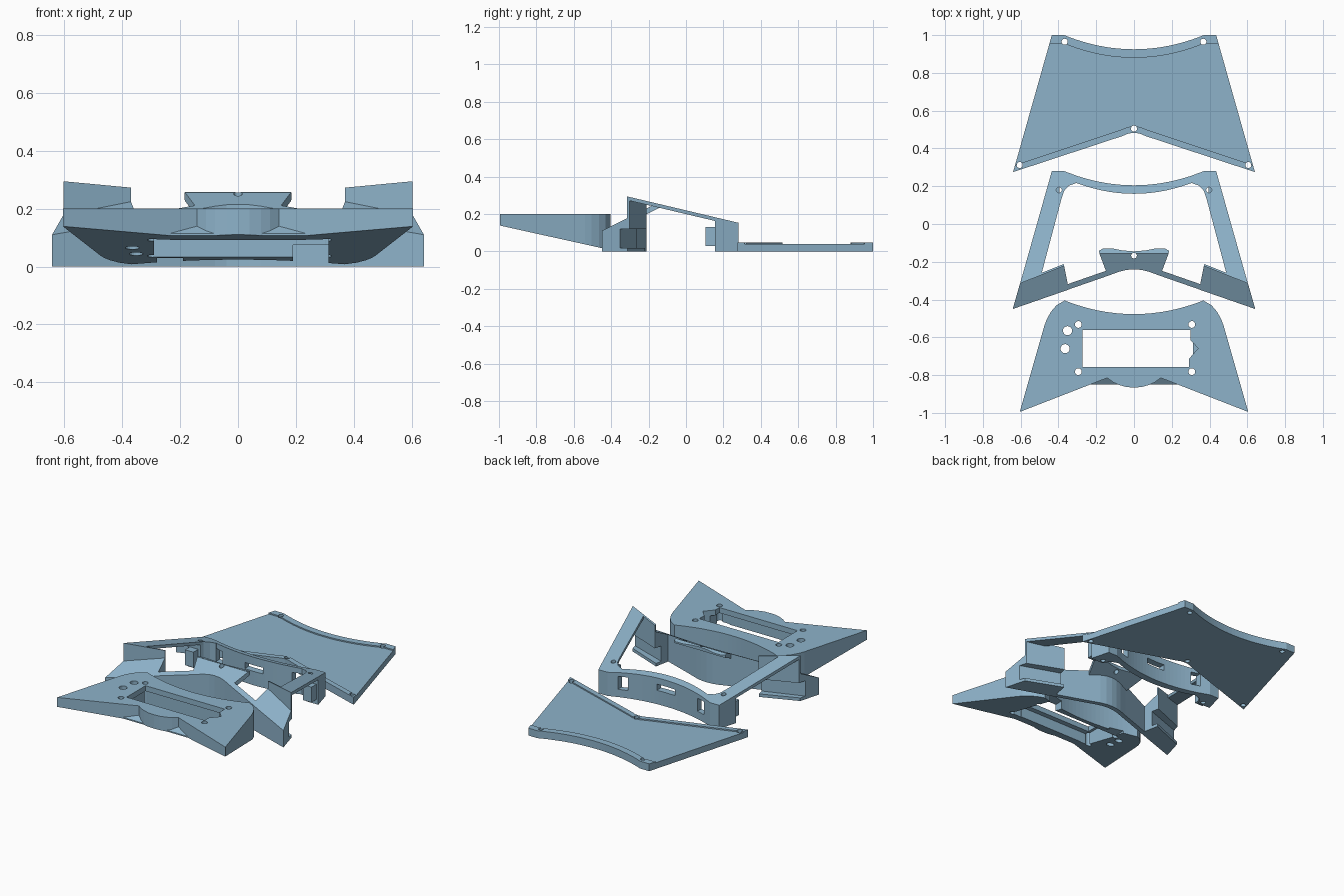
import bpy, bmesh, math

if "Cube" in bpy.data.objects:
    bpy.data.objects.remove(bpy.data.objects["Cube"])

mat = bpy.data.materials.new("steel_blue")
mat.diffuse_color = (0.27, 0.45, 0.59, 1)
mat.use_nodes = True
mat.node_tree.nodes["Principled BSDF"].inputs["Base Color"].default_value = mat.diffuse_color


def prism(name, poly, z0, z1):
    """Vertical prism; z0 / z1 are heights or functions of y."""
    f0 = z0 if callable(z0) else (lambda y: z0)
    f1 = z1 if callable(z1) else (lambda y: z1)
    bm = bmesh.new()
    lo = [bm.verts.new((x, y, f0(y))) for x, y in poly]
    hi = [bm.verts.new((x, y, f1(y))) for x, y in poly]
    n = len(poly)
    bm.faces.new(lo[::-1])
    bm.faces.new(hi)
    for i in range(n):
        j = (i + 1) % n
        bm.faces.new((lo[i], lo[j], hi[j], hi[i]))
    bmesh.ops.recalc_face_normals(bm, faces=bm.faces)
    me = bpy.data.meshes.new(name)
    bm.to_mesh(me)
    bm.free()
    me.materials.append(mat)
    ob = bpy.data.objects.new(name, me)
    bpy.context.collection.objects.link(ob)
    return ob


def box(x0, x1, y0, y1):
    return [(x0, y0), (x1, y0), (x1, y1), (x0, y1)]


def circle(x, y, r, n=20):
    return [(x + r * math.cos(2 * math.pi * i / n), y + r * math.sin(2 * math.pi * i / n)) for i in range(n)]


def cut(ob, poly, z0=-1, z1=1):
    c = prism("cutter", poly, z0, z1)
    c.hide_render = True
    m = ob.modifiers.new("cut", 'BOOLEAN')
    m.operation, m.solver, m.object = 'DIFFERENCE', 'EXACT', c
    bpy.context.view_layer.update()
    me = bpy.data.meshes.new_from_object(ob.evaluated_get(bpy.context.evaluated_depsgraph_get()))
    ob.modifiers.clear()
    ob.data = me
    bpy.data.objects.remove(c)


def flip(poly, s):
    return [(x * s, y) for x, y in poly]


def sym(half):
    """Mirror a right-hand outline running from the front middle to the back middle."""
    return half + [(-x, y) for x, y in half[::-1] if abs(x) > 1e-6]


def arc(y0, dy, w, n=12, x0=None):
    """Shallow curve from x=w (or x0) to the middle."""
    x0 = x0 or w
    return [(x0 * (1 - i / n), y0 + dy * (x0 * (1 - i / n) / w) ** 2) for i in range(n + 1)]


# ---- Rear plate with two raised strips
rear_arc = arc(0.925, 0.075, 0.37)
vee = [(0, 0.483), (0.03, 0.479), (0.06, 0.466), (0.64, 0.275)]
plate = prism("rear_plate", sym(vee + [(0.435, 1.0)] + rear_arc), 0, 0.04)
back_strip = prism("rear_plate_back_strip", sym(
    [(x, y - 0.045) for x, y in rear_arc[::-1]] + [(0.448, 0.955), (0.435, 1.0)] + rear_arc), 0.02, 0.048)
front_strip = prism("rear_plate_front_strip", sym(
    vee + [(0.63, 0.312), (0.06, 0.502), (0.03, 0.514), (0, 0.518)]), 0.02, 0.048)
for s in (1, -1):
    for ob, spots in ((plate, ((0.367, 0.965), (0.605, 0.312))),
                      (back_strip, ((0.367, 0.965),)), (front_strip, ((0.605, 0.312),))):
        for x, y in spots:
            cut(ob, circle(s * x, y, 0.016))
for ob in (plate, front_strip):
    cut(ob, circle(0, 0.505, 0.016))


# ---- Middle frame: two sloping planes set its heights
def arm_top(y):
    return 0.156 + 0.237 * (0.27 - y)


def arm_low(y):
    return arm_top(y) - 0.02


def slope(y):
    return 0.11 + 0.5 * (y + 0.45)


def slope_low(y):
    return slope(y) - 0.03


for s, side in ((1, "right"), (-1, "left")):
    arm = prism("arm_" + side, flip(
        [(0.603, -0.315), (0.435, 0.28), (0.37, 0.28), (0.31, 0.258), (0.31, 0.215),
         (0.345, 0.203), (0.37, 0.175), (0.385, 0.13), (0.49, -0.265)], s), arm_low, arm_top)
    corner = prism("rear_corner_" + side, flip(
        [(0.435, 0.28), (0.37, 0.28), (0.31, 0.258), (0.31, 0.215), (0.345, 0.203),
         (0.37, 0.175), (0.378, 0.155), (0.469, 0.155)], s), 0, arm_low)
    for ob in (arm, corner):
        cut(ob, circle(s * 0.397, 0.18, 0.015))
    prism("rear_tab_" + side, flip(box(0.395, 0.455, 0.105, 0.2), s), 0.03, 0.13)
    # wing block with a pocket open to the rear
    wing = prism("wing_" + side, flip(
        [(0.642, -0.45), (0.345, -0.347), (0.37, -0.22), (0.603, -0.313)], s), 0, slope)
    cut(wing, flip([(0.75, -0.40), (0.3, -0.24), (0.3, -0.1), (0.75, -0.1)], s), 0.02, 0.12)
    prism("wing_wall_" + side, flip(
        [(0.37, -0.222), (0.603, -0.315), (0.6, -0.303), (0.373, -0.212)], s), 0.12, arm_top)

# front vee wall and the raised centre tongue
wall_front = [(0, -0.24), (0.04, -0.243), (0.08, -0.253), (0.14, -0.275), (0.37, -0.355)]
prism("front_wall", sym(wall_front + [(x, y + 0.03) for x, y in wall_front[::-1]]), 0, slope)
tongue = prism("centre_tongue", sym(
    [(0, -0.24), (0.04, -0.243), (0.08, -0.253), (0.14, -0.272), (0.183, -0.157), (0, -0.157)]),
    slope_low, slope)
tip = prism("centre_tongue_tip", sym(
    [(0, -0.157), (0.183, -0.157), (0.185, -0.142), (0.165, -0.13), (0.11, -0.13),
     (0.06, -0.14), (0, -0.145)]), slope_low, arm_top)
cut(tongue, circle(0, -0.167, 0.015))
cut(tip, circle(0, -0.167, 0.015))

# curved rear panel with end notches and a slot
panel = prism("rear_panel", sym(
    arc(0.16, 0.05, 0.285, x0=0.32)[::-1] + arc(0.205, 0.075, 0.37, x0=0.32)), 0, arm_top)
for s in (1, -1):
    cut(panel, flip(box(0.25, 0.31, 0.1, 0.4), s), 0.05, 0.135)
cut(panel, box(-0.065, 0.065, 0.1, 0.3), 0.09, 0.13)


# ---- Front console: flat top, sloping underside
def under(y):
    return 0.14 - 0.222 * (y + 1)


console = prism("front_console", sym(
    [(0, -0.866), (0.04, -0.863), (0.08, -0.852), (0.11, -0.838), (0.142, -0.815), (0.605, -0.995),
     (0.475, -0.54), (0.462, -0.505), (0.44, -0.465), (0.41, -0.43), (0.367, -0.405)]
    + arc(-0.477, 0.072, 0.367)[1:]), under, 0.2)
# hollow underside and rear cable notches
cut(console, box(-0.29, 0.312, -0.79, -0.515), -0.5, 0.165)
cut(console, box(0.19, 0.312, -0.55, -0.3), -0.5, 0.075)
cut(console, box(-0.28, -0.19, -0.55, -0.3), -0.5, 0.03)
# screen opening and holes
cut(console, [(-0.272, -0.757), (0.29, -0.757), (0.29, -0.715), (0.34, -0.658),
              (0.298, -0.615), (0.298, -0.562), (-0.272, -0.562)], 0.1, 0.5)
for x in (-0.295, 0.306):
    for y in (-0.532, -0.782):
        cut(console, circle(x, y, 0.018))
for x, y in ((-0.352, -0.565), (-0.365, -0.66)):
    cut(console, circle(x, y, 0.024))
# sloped lip under the front edge
prism("console_lip", box(-0.235, 0.235, -0.85, -0.785), under, lambda y: 0.115 + 0.7 * (y + 0.85))
